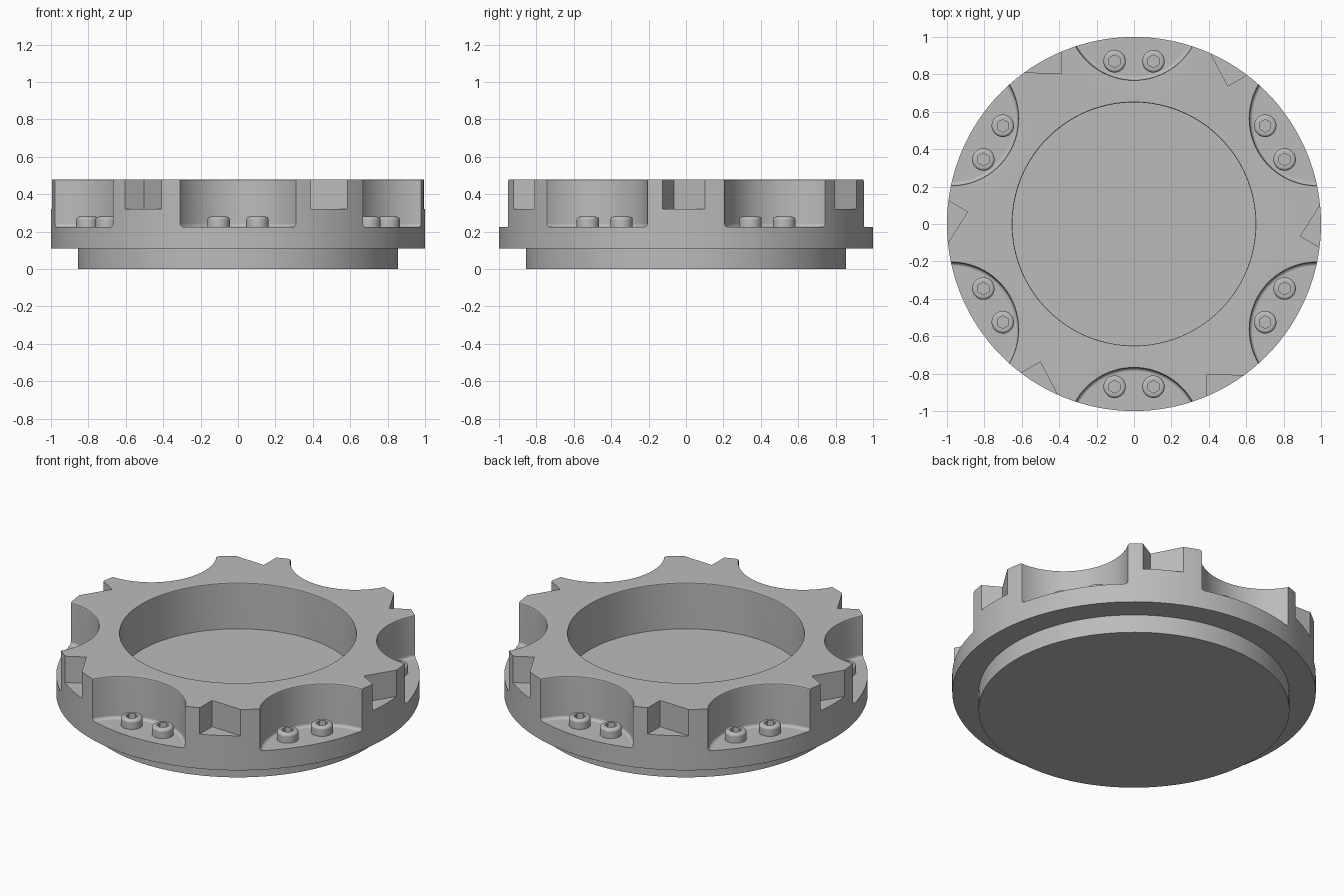
import bpy, bmesh
from math import sin, cos, pi, radians
from mathutils import Matrix

if "Cube" in bpy.data.objects:
    bpy.data.objects.remove(bpy.data.objects["Cube"])

TOP, LEDGE, NOTCH_Z = 0.48, 0.225, 0.32
SIX = [radians(60 * i) for i in range(6)]

metal = bpy.data.materials.new("grey metal")
metal.use_nodes = True
GREY = (0.5, 0.5, 0.5, 1)
metal.diffuse_color = GREY
metal.node_tree.nodes["Principled BSDF"].inputs["Base Color"].default_value = GREY


def lathe(bm, profile, seg, matrix=Matrix(), hex_from=None):
    """Revolve (radius, z) points and cap both ends; rings from hex_from on are hexagonal."""
    rings = []
    for n, (r, z) in enumerate(profile):
        ring = []
        for i in range(seg):
            a = 2 * pi * i / seg
            k = r
            if hex_from is not None and n >= hex_from:
                k = r * cos(pi / 6) / cos(a % (pi / 3) - pi / 6)
            ring.append(bm.verts.new(matrix @ Matrix.Rotation(a, 4, "Z") @ Matrix.Translation((k, 0, z)).to_translation()))
        rings.append(ring)
    for a, b in zip(rings, rings[1:]):
        for i in range(seg):
            j = (i + 1) % seg
            bm.faces.new((a[i], a[j], b[j], b[i]))
    bm.faces.new(rings[0][::-1])
    bm.faces.new(rings[-1])


def prism(bm, outline, z0, z1, matrix):
    """Extrude a flat counter-clockwise outline between two heights."""
    low = [bm.verts.new(matrix @ Matrix.Translation((x, y, z0)).to_translation()) for x, y in outline]
    high = [bm.verts.new(matrix @ Matrix.Translation((x, y, z1)).to_translation()) for x, y in outline]
    for i in range(len(outline)):
        j = (i + 1) % len(outline)
        bm.faces.new((low[i], low[j], high[j], high[i]))
    bm.faces.new(low[::-1])
    bm.faces.new(high)


def make(name, bm):
    bmesh.ops.recalc_face_normals(bm, faces=bm.faces)
    mesh = bpy.data.meshes.new(name)
    bm.to_mesh(mesh)
    bm.free()
    mesh.materials.append(metal)
    ob = bpy.data.objects.new(name, mesh)
    bpy.context.collection.objects.link(ob)
    return ob


def activate(ob):
    bpy.ops.object.select_all(action="DESELECT")
    ob.select_set(True)
    bpy.context.view_layer.objects.active = ob


def smooth(ob):
    activate(ob)
    bpy.ops.object.shade_smooth_by_angle(angle=radians(30))
    mod = ob.modifiers.new("flat face normals", "WEIGHTED_NORMAL")
    mod.keep_sharp = True


# Round body with stepped foot and central recess
bm = bmesh.new()
lathe(bm, [(0.855, 0), (0.855, 0.11), (1, 0.11), (1, TOP),
           (0.658, TOP), (0.652, TOP - 0.003), (0.65, TOP - 0.009), (0.65, 0.2)], 128)
body = make("body", bm)

# Scallop cutters with rounded lower edge and softened lip, and wedge notch cutters
R, F = 0.357, 0.018
scallop = [(R - F + F * sin(a), LEDGE + F - F * cos(a)) for a in [pi / 8 * i for i in range(5)]]
scallop += [(R, TOP - 0.01), (R + 0.003, TOP - 0.003), (R + 0.01, TOP), (R + 0.01, TOP + 0.1)]
wedge = [(0.89, -0.065), (1.03, -0.147), (1.03, 0.157)]
bm = bmesh.new()
for a in SIX:
    lathe(bm, scallop, 96, Matrix.Rotation(a + pi / 6, 4, "Z") @ Matrix.Translation((1.127, 0, 0)))
    prism(bm, wedge, NOTCH_Z, TOP + 0.1, Matrix.Rotation(a, 4, "Z"))
cutter = make("rim_cutter", bm)
cutter.hide_render = True

cut = body.modifiers.new("rim cuts", "BOOLEAN")
cut.operation = "DIFFERENCE"
cut.solver = "EXACT"
cut.object = cutter
activate(body)
bpy.ops.object.modifier_apply(modifier=cut.name)
bpy.data.objects.remove(cutter)
smooth(body)

# Socket-head screws, two on each ledge
H, B = 0.055, 0.016
head = [(0.06, -0.01)]
head += [(0.06 - B + B * cos(a), H - B + B * sin(a)) for a in [pi / 8 * i for i in range(5)]]
head += [(0.034, H), (0.034, H - 0.03)]
bm = bmesh.new()
lathe(bm, head, 36, hex_from=len(head) - 2)
screw = make("screw_1", bm)
smooth(screw)
count = 0
for a in SIX:
    for side in (-0.104, 0.104):
        count += 1
        ob = screw
        if count > 1:
            ob = screw.copy()
            ob.name = f"screw_{count}"
            bpy.context.collection.objects.link(ob)
        ob.matrix_world = Matrix.Rotation(a + pi / 6, 4, "Z") @ Matrix.Translation((0.87, side, LEDGE))
